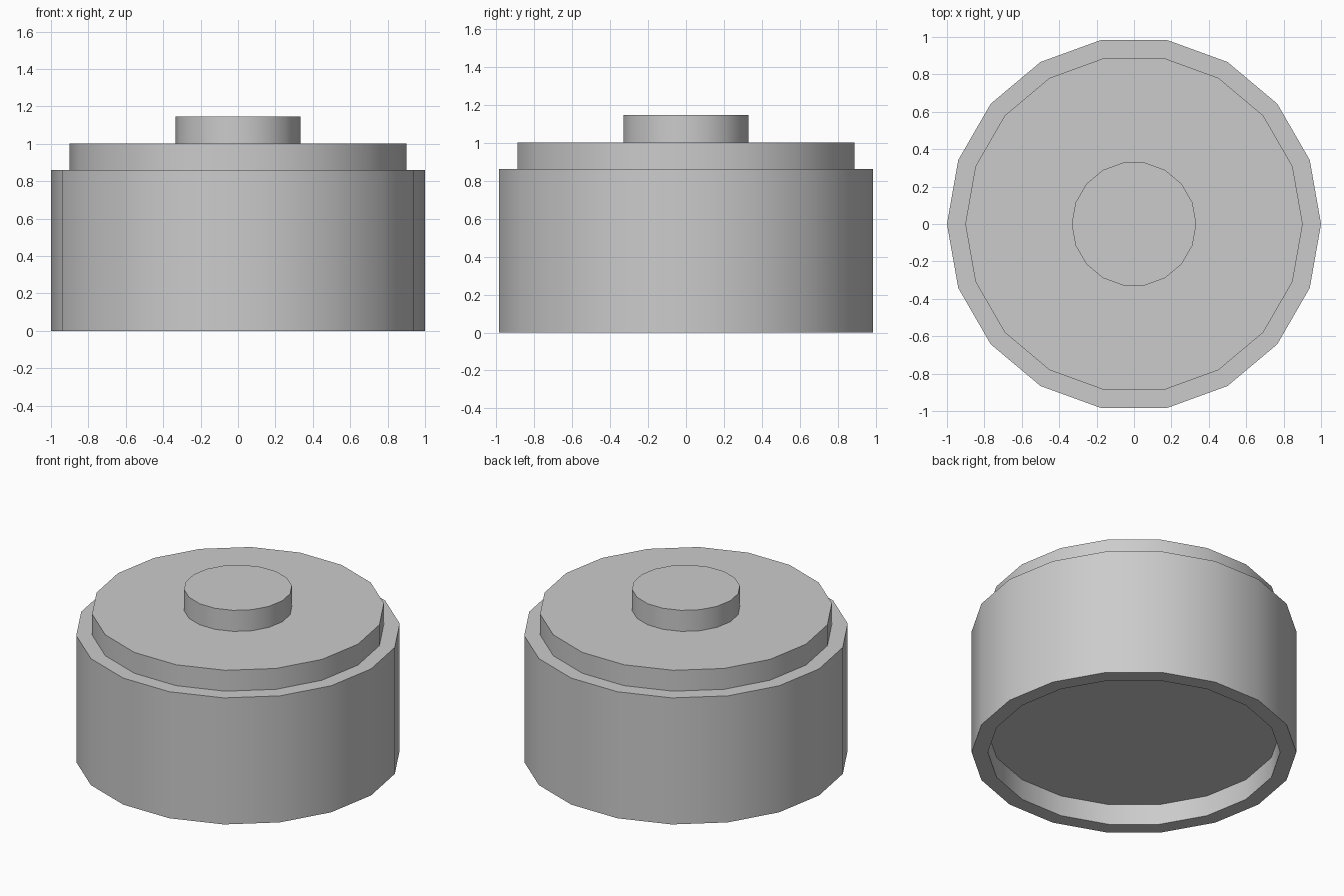
import bpy, bmesh
from math import cos, sin, tau, radians

if "Cube" in bpy.data.objects:
    bpy.data.objects.remove(bpy.data.objects["Cube"])

SIDES = 18

# Closed radial profile (radius, height), from recess floor outwards to the knob top
PROFILE = [
    (0.90, 0.14), (0.90, 0.0),      # recess under the base
    (1.00, 0.0), (1.00, 0.86),      # outer wall
    (0.902, 0.86), (0.902, 1.002),  # raised step
    (0.333, 1.002), (0.333, 1.145), # central knob
]


def lathe(name, profile, sides):
    bm = bmesh.new()
    rings = [[bm.verts.new((r * cos(tau * i / sides), r * sin(tau * i / sides), z))
              for i in range(sides)] for r, z in profile]
    for a, b in zip(rings, rings[1:]):
        for i in range(sides):
            j = (i + 1) % sides
            bm.faces.new((a[i], a[j], b[j], b[i]))
    bm.faces.new(rings[0][::-1])
    bm.faces.new(rings[-1])
    bmesh.ops.recalc_face_normals(bm, faces=bm.faces[:])
    mesh = bpy.data.meshes.new(name)
    bm.to_mesh(mesh)
    bm.free()
    obj = bpy.data.objects.new(name, mesh)
    bpy.context.collection.objects.link(obj)
    return obj


# Stepped round body with recessed underside
body = lathe("stepped_canister", PROFILE, SIDES)
bpy.context.view_layer.objects.active = body
body.select_set(True)
bpy.ops.object.shade_smooth_by_angle(angle=radians(30))
